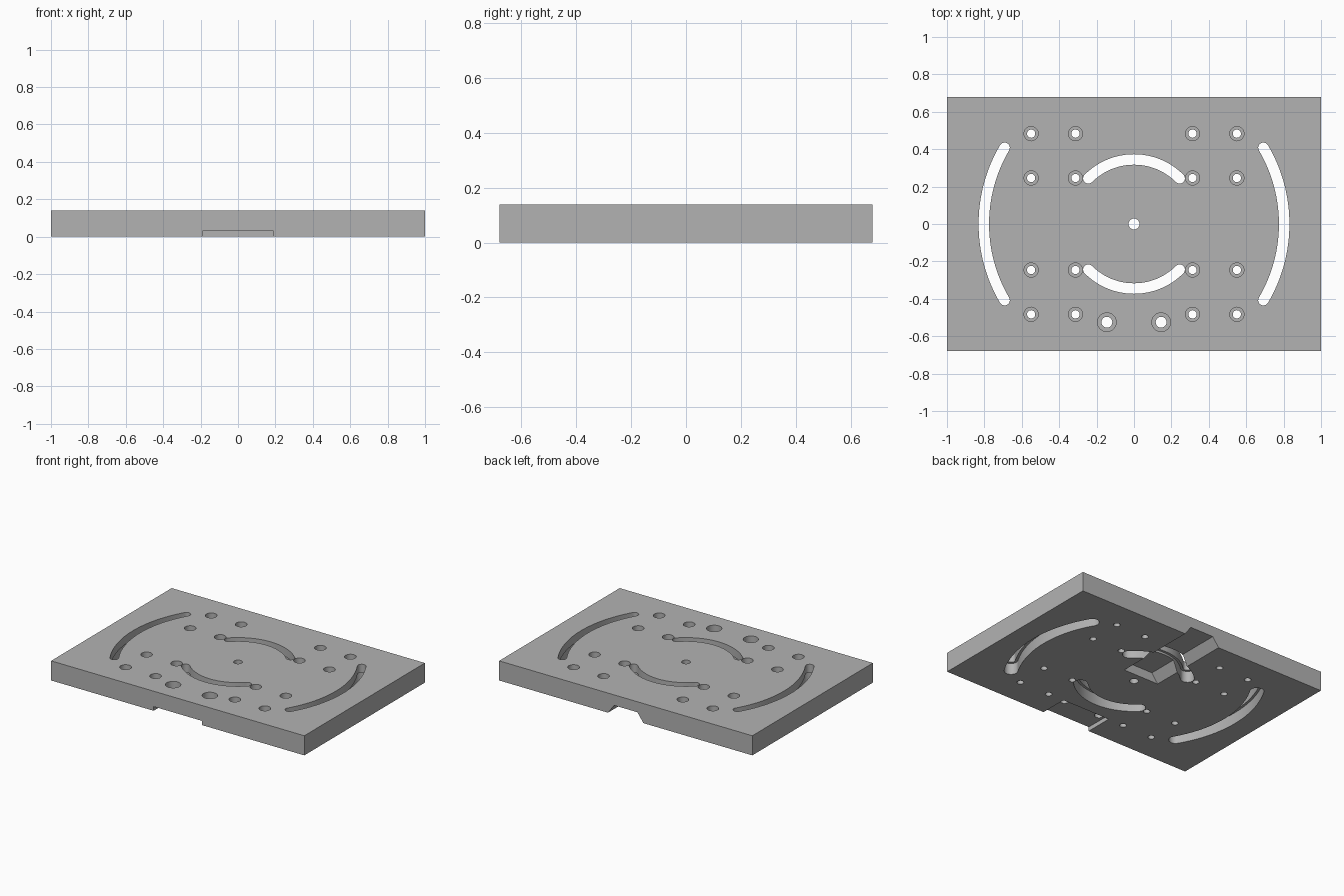
import bpy
import bmesh
from math import sin, cos, pi, radians

cube = bpy.data.objects.get("Cube")
if cube:
    bpy.data.objects.remove(cube, do_unlink=True)

LENGTH, WIDTH, HEIGHT = 2.0, 1.36, 0.14
OVER = 0.05  # overshoot of cutters past the plate surfaces

# Single grey material
grey = bpy.data.materials.new("plain_grey")
grey.use_nodes = True
colour = (0.45, 0.45, 0.45, 1)
grey.diffuse_color = colour
grey.node_tree.nodes["Principled BSDF"].inputs["Base Color"].default_value = colour


def extrude(bm, points, direction):
    """Closed prism from an outline of 3D points."""
    base = bm.faces.new([bm.verts.new(p) for p in points])
    top = bmesh.ops.extrude_face_region(bm, geom=[base])["geom"]
    moved = [g for g in top if isinstance(g, bmesh.types.BMVert)]
    bmesh.ops.translate(bm, verts=moved, vec=direction)


def box(bm, x0, x1, y0, y1, z0, z1):
    extrude(bm, [(x0, y0, z0), (x1, y0, z0), (x1, y1, z0), (x0, y1, z0)],
            (0, 0, z1 - z0))


def cylinder(bm, x, y, r, z0, z1, n=32):
    ring = [(x + r * cos(2 * pi * i / n), y + r * sin(2 * pi * i / n), z0)
            for i in range(n)]
    extrude(bm, ring, (0, 0, z1 - z0))


def arc_slot(bm, radius, middle, half_angle, half_width, z0, z1, n=32, caps=10):
    """Round-ended slot following an arc about the plate centre."""
    a0, a1 = radians(middle - half_angle), radians(middle + half_angle)
    pts = []
    for i in range(n + 1):
        a = a0 + (a1 - a0) * i / n
        pts.append(((radius + half_width) * cos(a), (radius + half_width) * sin(a), z0))
    for i in range(1, caps):
        t = a1 + pi * i / caps
        pts.append((radius * cos(a1) + half_width * cos(t),
                    radius * sin(a1) + half_width * sin(t), z0))
    for i in range(n + 1):
        a = a1 + (a0 - a1) * i / n
        pts.append(((radius - half_width) * cos(a), (radius - half_width) * sin(a), z0))
    for i in range(1, caps):
        t = a0 + pi + pi * i / caps
        pts.append((radius * cos(a0) + half_width * cos(t),
                    radius * sin(a0) + half_width * sin(t), z0))
    extrude(bm, pts, (0, 0, z1 - z0))


def finish(bm, name):
    bmesh.ops.recalc_face_normals(bm, faces=bm.faces)
    mesh = bpy.data.meshes.new(name)
    bm.to_mesh(mesh)
    bm.free()
    obj = bpy.data.objects.new(name, mesh)
    bpy.context.collection.objects.link(obj)
    mesh.materials.append(grey)
    return obj


# Plate body
bm = bmesh.new()
box(bm, -LENGTH / 2, LENGTH / 2, -WIDTH / 2, WIDTH / 2, 0, HEIGHT)
plate = finish(bm, "mounting_plate")

small_holes = [(sx * x, sy * y) for x in (0.313, 0.55) for y in (0.246, 0.483)
               for sx in (-1, 1) for sy in (-1, 1)]
large_holes = [(-0.145, -0.525), (0.145, -0.525)]
slots = [(0.345, 90, 45), (0.345, 270, 45), (0.803, 0, 30.5), (0.803, 180, 30.5)]

# Front relief and tapered rear pocket on the underside
bm = bmesh.new()
box(bm, -0.19, 0.19, -WIDTH / 2 - OVER, -0.48, -OVER, 0.03)
flare = 0.14 + 0.048 * OVER / 0.065
extrude(bm, [(-flare, 0.07, -OVER), (flare, 0.07, -OVER),
             (0.092, 0.07, 0.065), (-0.092, 0.07, 0.065)],
        (0, WIDTH / 2 + OVER - 0.07, 0))
recesses = finish(bm, "recess_cutter")

# Counterbores from above, wide slot steps from below
bm = bmesh.new()
for x, y in small_holes:
    cylinder(bm, x, y, 0.038, 0.085, HEIGHT + OVER)
for x, y in large_holes:
    cylinder(bm, x, y, 0.05, 0.075, HEIGHT + OVER)
for radius, middle, half in slots:
    arc_slot(bm, radius, middle, half, 0.045, -OVER, 0.08)
steps = finish(bm, "step_cutter")

# Through holes and slots
bm = bmesh.new()
for x, y in small_holes:
    cylinder(bm, x, y, 0.022, -OVER, HEIGHT + OVER)
for x, y in large_holes + [(0, 0)]:
    cylinder(bm, x, y, 0.029, -OVER, HEIGHT + OVER)
for radius, middle, half in slots:
    arc_slot(bm, radius, middle, half, 0.028, -OVER, HEIGHT + OVER)
through = finish(bm, "through_cutter")

# Cut the plate and discard the cutters
bpy.ops.object.select_all(action='DESELECT')
plate.select_set(True)
bpy.context.view_layer.objects.active = plate
for cutter in (recesses, steps, through):
    cutter.hide_render = True
    mod = plate.modifiers.new(cutter.name, 'BOOLEAN')
    mod.operation = 'DIFFERENCE'
    mod.solver = 'EXACT'
    mod.object = cutter
    bpy.ops.object.modifier_apply(modifier=mod.name)
    bpy.data.objects.remove(cutter, do_unlink=True)

bpy.ops.object.shade_smooth_by_angle(angle=radians(30))
